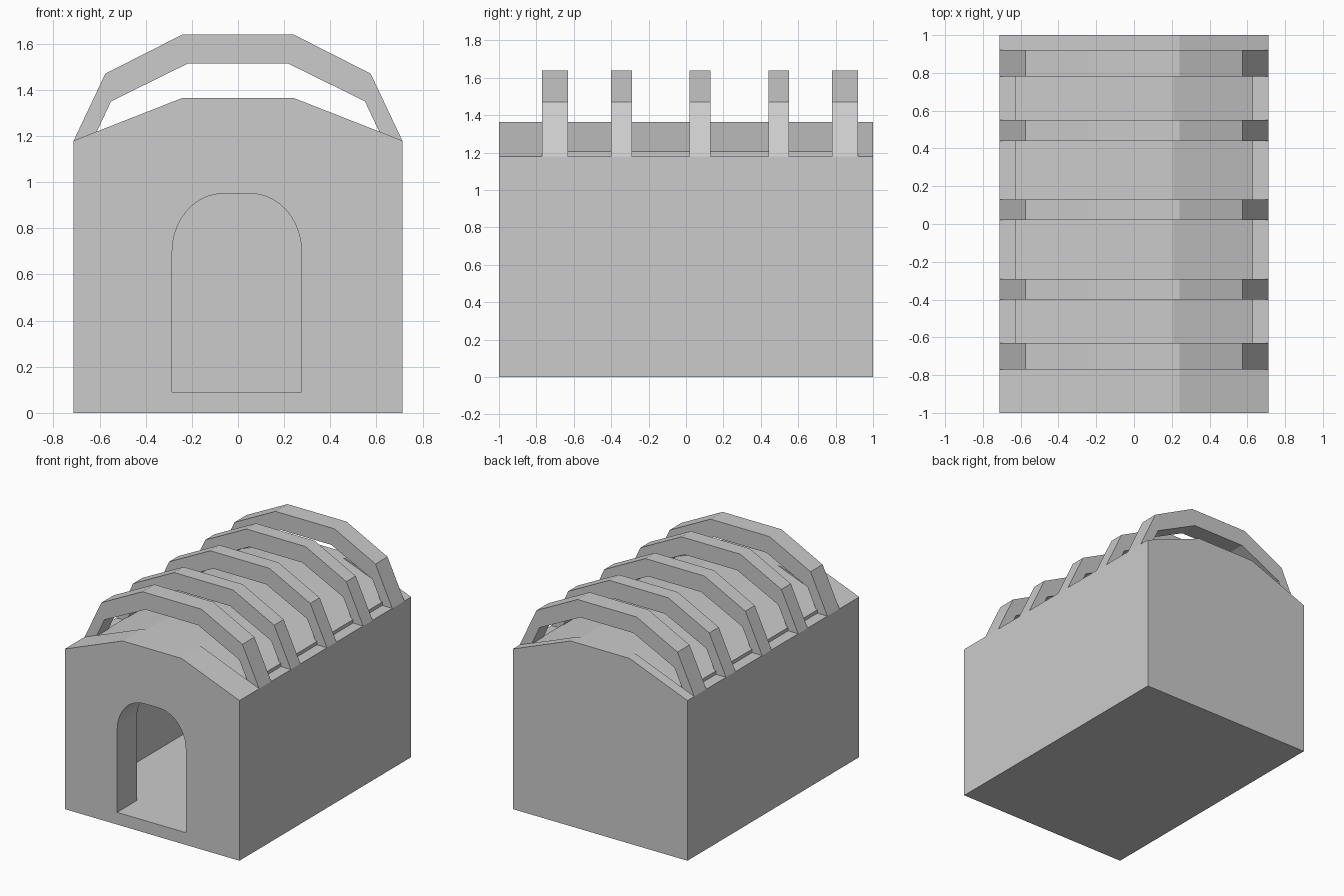
import bpy, bmesh
from math import sin, cos, pi

if "Cube" in bpy.data.objects:
    bpy.data.objects.remove(bpy.data.objects["Cube"])


def prism(name, profile, y0, y1):
    """Extrude an (x, z) outline along y."""
    bm = bmesh.new()
    face = bm.faces.new([bm.verts.new((x, y0, z)) for x, z in profile])
    ext = bmesh.ops.extrude_face_region(bm, geom=[face])
    verts = [v for v in ext["geom"] if isinstance(v, bmesh.types.BMVert)]
    bmesh.ops.translate(bm, verts=verts, vec=(0, y1 - y0, 0))
    bmesh.ops.recalc_face_normals(bm, faces=bm.faces)
    me = bpy.data.meshes.new(name)
    bm.to_mesh(me)
    bm.free()
    ob = bpy.data.objects.new(name, me)
    bpy.context.collection.objects.link(ob)
    return ob


def rect(x, z0, z1):
    return [(-x, z0), (x, z0), (x, z1), (-x, z1)]


def mirrored(half):
    """Complete a right-hand half outline across x = 0."""
    return half + [(-x, z) for x, z in reversed(half)]


def cut(target, cutter):
    mod = target.modifiers.new(cutter.name, "BOOLEAN")
    mod.operation = "DIFFERENCE"
    mod.solver = "EXACT"
    mod.object = cutter
    cutter.hide_render = True
    cutter.hide_viewport = True


Y0, Y1 = -0.77, 0.92      # extent of the room and the ribbed roof
EAVE, INNER = 1.18, 0.63

# House body with gabled ends
body = prism("house_body",
             mirrored([(0.712, 0), (0.712, EAVE), (0.24, 1.365)]), -1, 1)

# Room, lowered eaves and arched doorway
cut(body, prism("room_cutter", rect(INNER, 0.09, 1.5), Y0, Y1))
cut(body, prism("eave_cutter", rect(0.9, EAVE, 1.6), Y0, Y1))
arch = [(0.28, 0.09)]
arch += [(0.06 + 0.22 * cos(i * pi / 20), 0.70 + 0.25 * sin(i * pi / 20))
         for i in range(11)]
door = [(x - 0.005, z) for x, z in mirrored(arch)]
cut(body, prism("door_cutter", door, -1.1, -0.6))

# Roof panel set slightly below the gable ends
prism("roof_panel",
      mirrored([(INNER, EAVE), (INNER, 1.205), (0.21, 1.365)])
      + [(-0.19, 1.31), (0.19, 1.31)], Y0, Y1)

# Arched ribs above the roof
outer = mirrored([(0.712, EAVE), (0.575, 1.47), (0.24, 1.64)])
inner = mirrored([(INNER, EAVE), (0.55, 1.35), (0.215, 1.515)])
for n, (a, b) in enumerate([(Y0, -0.63), (-0.40, -0.29), (0.02, 0.13),
                            (0.44, 0.55), (0.78, Y1)], 1):
    prism(f"roof_rib_{n}", outer + inner[::-1], a, b)
